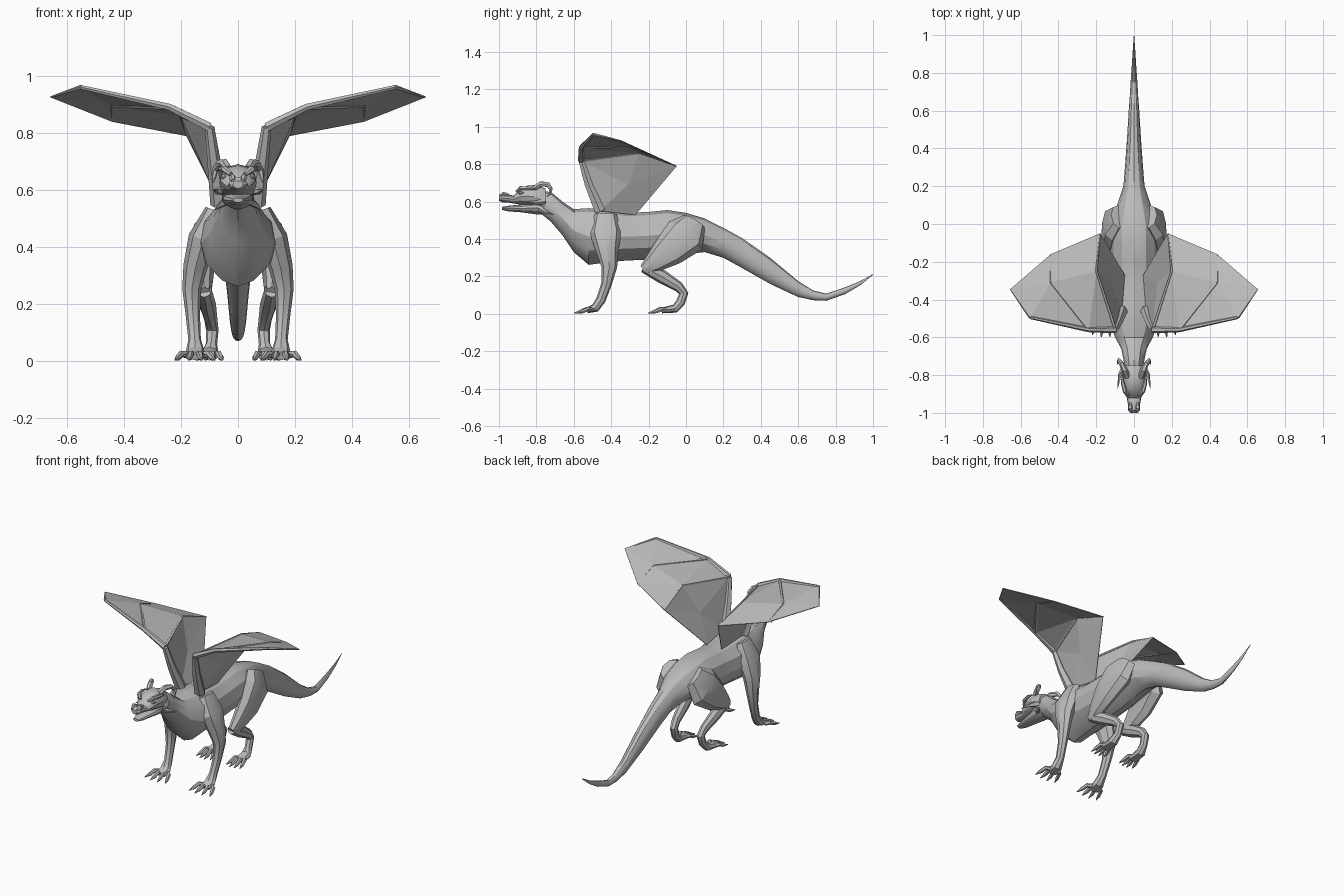
import bpy, bmesh, math
from mathutils import Vector

grey = bpy.data.materials.new("stone grey")
grey.diffuse_color = (0.5, 0.5, 0.5, 1)


def finish(name, bm, mirror, smooth=True):
    bmesh.ops.recalc_face_normals(bm, faces=bm.faces[:])
    me = bpy.data.meshes.new(name)
    bm.to_mesh(me)
    bm.free()
    ob = bpy.data.objects.new(name, me)
    bpy.context.collection.objects.link(ob)
    me.materials.append(grey)
    if smooth:
        bpy.ops.object.select_all(action='DESELECT')
        ob.select_set(True)
        bpy.context.view_layer.objects.active = ob
        bpy.ops.object.shade_smooth_by_angle(angle=math.radians(28))
    if mirror:
        ob.modifiers.new("mirror", 'MIRROR').use_mirror_merge = False
    return ob


def add_loft(bm, rings):
    rows = [[bm.verts.new(p) for p in r] for r in rings]
    n = len(rows[0])
    for a, b in zip(rows, rows[1:]):
        for i in range(n):
            j = (i + 1) % n
            bm.faces.new((a[i], a[j], b[j], b[i]))
    bm.faces.new(rows[0])
    bm.faces.new(rows[-1])


def slices(name, table, n=12):
    """Loft of upright slices: (y, top z, bottom z, half width)."""
    rings = []
    for y, top, bot, hw in table:
        ring = []
        for i in range(n):
            a = 2 * math.pi * i / n - math.pi / 2
            c, s = math.cos(a), math.sin(a)
            e = 1.25 if s < 0 else 0.95
            x = math.copysign(abs(c) ** e, c) * hw if abs(c) > 1e-6 else 0
            ring.append((x, y, (top + bot) / 2 + s * (top - bot) / 2))
        rings.append(ring)
    bm = bmesh.new()
    add_loft(bm, rings)
    return finish(name, bm, False)


def add_tube(bm, pts, n=8):
    """Loft along a path: (x, y, z, side radius, other radius)."""
    P = [Vector(p[:3]) for p in pts]
    d = P[-1] - P[0]
    ref = Vector((0, 1, 0)) if abs(d.x) > 0.7 * d.length else Vector((1, 0, 0))
    rings = []
    for k, p in enumerate(P):
        t = (P[min(k + 1, len(P) - 1)] - P[max(k - 1, 0)]).normalized()
        side = (ref - t * ref.dot(t)).normalized()
        up = t.cross(side)
        a, b = pts[k][3], pts[k][-1]
        rings.append([p + side * a * math.cos(2 * math.pi * i / n)
                      + up * b * math.sin(2 * math.pi * i / n) for i in range(n)])
    add_loft(bm, rings)


def tubes(name, paths, n=8):
    bm = bmesh.new()
    for p in paths:
        add_tube(bm, p, n)
    return finish(name, bm, True)


# Neck, torso and tail
slices("body", [
    (-.78, .66, .54, .045), (-.72, .65, .49, .055), (-.66, .60, .42, .068),
    (-.60, .56, .33, .10), (-.52, .565, .262, .13), (-.43, .56, .275, .142),
    (-.32, .54, .285, .13), (-.20, .545, .29, .122), (-.10, .555, .30, .125),
    (0, .54, .32, .12), (.10, .51, .33, .09), (.20, .46, .30, .056),
    (.30, .405, .245, .048), (.45, .30, .16, .037), (.60, .175, .09, .028),
    (.68, .125, .073, .022), (.75, .108, .07, .018), (.85, .142, .105, .011),
    (.93, .175, .152, .006), (1.0, .213, .208, .001)])

# Head
slices("skull", [
    (-1.0, .632, .605, .018), (-.985, .645, .597, .032), (-.95, .638, .595, .033),
    (-.92, .632, .59, .038), (-.89, .667, .585, .056), (-.85, .685, .575, .062),
    (-.80, .69, .56, .066), (-.75, .67, .54, .055)])
slices("lower_jaw", [
    (-.985, .572, .556, .018), (-.95, .578, .548, .03), (-.88, .585, .543, .043),
    (-.80, .60, .532, .055), (-.75, .60, .53, .04)])
tubes("horn", [[
    (.035, -.81, .672, .016), (.048, -.775, .694, .016), (.066, -.74, .692, .014),
    (.08, -.722, .67, .011), (.084, -.728, .642, .007), (.086, -.745, .625, .001)]], 6)
tubes("cheek_spike", [
    [(.045, -.76, .60, .02), (.075, -.80, .595, .011), (.086, -.87, .60, .001)],
    [(.04, -.78, .56, .016), (.065, -.75, .545, .01), (.08, -.71, .53, .001)]], 5)
tubes("brow", [[(.025, -.905, .655, .008), (.048, -.885, .672, .012),
                (.06, -.84, .672, .01), (.062, -.80, .665, .003)]], 6)
tubes("nostril", [[(.016, -.995, .632, .008), (.02, -.975, .642, .013),
                   (.02, -.945, .636, .006)]], 6)
tubes("eye", [[(.044, -.895, .645, .004), (.05, -.885, .647, .01),
               (.056, -.87, .647, .004)]], 6)

# Front legs
tubes("front_leg", [[
    (.085, -.43, .53, .03, .06), (.122, -.43, .43, .052, .085),
    (.15, -.42, .33, .042, .058), (.162, -.41, .25, .033, .042),
    (.158, -.425, .16, .025, .028), (.152, -.455, .075, .022, .026),
    (.15, -.485, .032, .034, .024), (.15, -.53, .018, .034, .015)]])

# Hind legs
tubes("thigh", [[
    (.08, .04, .49, .045, .07), (.115, 0, .42, .055, .115),
    (.128, -.09, .34, .047, .09), (.124, -.17, .275, .036, .056),
    (.118, -.225, .235, .024, .03)]])
tubes("hind_leg", [[
    (.118, -.225, .25, .026, .03), (.107, -.13, .20, .03, .037),
    (.095, -.04, .145, .023, .028), (.09, -.012, .11, .022, .025),
    (.093, -.03, .06, .02, .025), (.098, -.06, .028, .03, .023),
    (.10, -.13, .018, .033, .015)]])


# Toes with claws
def toes(name, x, y, spread):
    paths = []
    for k in (-1.5, -.5, .5, 1.5):
        dx, back = k * spread, abs(k) * .012
        paths.append([(x + dx * .5, y, .022, .013),
                      (x + dx * .9, y - .035 + back, .026, .012),
                      (x + dx * 1.1, y - .065 + back, .013, .011),
                      (x + dx * 1.3, y - .10 + back, .004, .002)])
    tubes(name, paths, 6)


toes("front_toe", .15, -.505, .036)
toes("hind_toe", .10, -.11, .024)

# Wing: arm and finger bones
R, E, W = (.065, -.46, .55), (.10, -.56, .82), (.24, -.56, .89)
L, T = (.55, -.495, .96), (.655, -.345, .925)
M1, M2 = (.44, -.31, .895), (.44, -.16, .84)
N1, N2 = (.20, -.25, .86), (.18, -.05, .79)
B, C = (.05, -.27, .53), (.125, -.31, .69)
tubes("wing_upper_arm", [[R + (.032,), (.083, -.52, .69, .024), E + (.017,)]], 6)
tubes("wing_forearm", [[E + (.018,), W + (.013,), L + (.008,)]], 6)
tubes("wing_finger", [
    [L + (.008,), T + (.003,)],
    [W + (.01,), M1 + (.007,)], [M1 + (.007,), M2 + (.002,)],
    [E + (.01,), N1 + (.007,)], [N1 + (.007,), N2 + (.002,)]], 5)

# Wing membrane
bm = bmesh.new()
v = {p: bm.verts.new(p) for p in (R, E, W, L, T, M1, M2, N1, N2, B, C)}
for f in ((W, L, M1), (L, T, M1), (T, M2, M1), (W, M1, N1), (M1, M2, N1),
          (M2, N2, N1), (E, W, N1), (R, E, C), (E, N1, C), (N1, N2, C),
          (N2, B, C), (B, R, C)):
    bm.faces.new([v[p] for p in f])
wing = finish("wing_membrane", bm, True, smooth=False)
sol = wing.modifiers.new("thickness", 'SOLIDIFY')
sol.thickness = .004
sol.offset = 0
